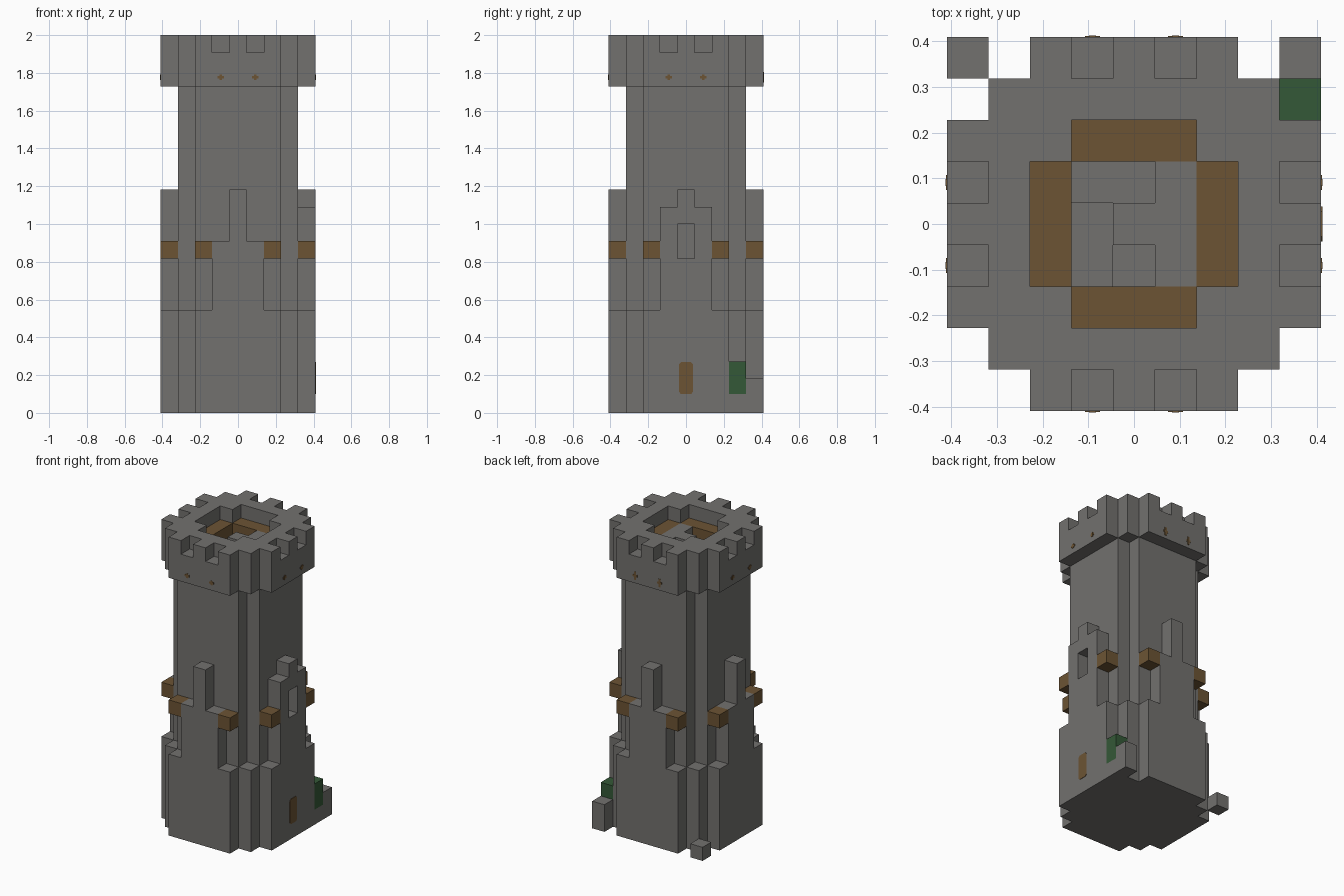
import bpy
import bmesh
from math import pi
from mathutils import Matrix, Vector

if "Cube" in bpy.data.objects:
    bpy.data.objects.remove(bpy.data.objects["Cube"])

U = 2 / 22          # one block of the tower


def material(name, rgb):
    m = bpy.data.materials.new(name)
    m.use_nodes = True
    m.diffuse_color = (*rgb, 1)
    bsdf = next(n for n in m.node_tree.nodes if n.type == 'BSDF_PRINCIPLED')
    bsdf.inputs["Base Color"].default_value = (*rgb, 1)
    bsdf.inputs["Roughness"].default_value = 0.9
    return m


STONE = material("grey stone", (0.17, 0.165, 0.158))
WOOD = material("brown wood", (0.15, 0.088, 0.034))
LEAF = material("green moss", (0.034, 0.098, 0.038))


def finish(name, bm, mat, turn=0):
    """Scale from blocks to units, turn about z in quarter turns, and link."""
    bmesh.ops.recalc_face_normals(bm, faces=bm.faces)
    bm.transform(Matrix.Scale(U, 4) @ Matrix.Rotation(turn * pi / 2, 4, 'Z'))
    me = bpy.data.meshes.new(name)
    bm.to_mesh(me)
    bm.free()
    me.materials.append(mat)
    ob = bpy.data.objects.new(name, me)
    bpy.context.collection.objects.link(ob)
    return ob


def extrude(name, points, depth, mat, turn=0):
    bm = bmesh.new()
    face = bm.faces.new([bm.verts.new(p) for p in points])
    out = bmesh.ops.extrude_face_region(bm, geom=[face])["geom"]
    verts = [g for g in out if isinstance(g, bmesh.types.BMVert)]
    bmesh.ops.translate(bm, verts=verts, vec=depth)
    return finish(name, bm, mat, turn)


def box(name, x, y, z, mat=STONE, turn=0):
    pts = [(x[0], y[0], z[0]), (x[1], y[0], z[0]),
           (x[1], y[1], z[0]), (x[0], y[1], z[0])]
    return extrude(name, pts, Vector((0, 0, z[1] - z[0])), mat, turn)


def stepped(name, r, steps, z0, z1, mat=STONE):
    """Round-ish prism whose four corners are cut as stairs."""
    quarter = [(r, r - steps)]
    for i in range(steps):
        quarter += [(r - i - 1, r - steps + i), (r - i - 1, r - steps + i + 1)]
    pts = []
    for q in range(4):
        rot = Matrix.Rotation(q * pi / 2, 3, 'Z')
        pts += [rot @ Vector((a, b, z0)) for a, b in quarter]
    return extrude(name, pts, Vector((0, 0, z1 - z0)), mat)


def cut(ob, cutters):
    """Subtract the cutters, keep the plain mesh and drop the helpers."""
    for c in cutters:
        c.hide_render = True
        mod = ob.modifiers.new("cut", 'BOOLEAN')
        mod.operation = 'DIFFERENCE'
        mod.solver = 'EXACT'
        mod.object = c
    dg = bpy.context.evaluated_depsgraph_get()
    me = bpy.data.meshes.new_from_object(ob.evaluated_get(dg))
    ob.modifiers.clear()
    ob.data = me
    for c in cutters:
        bpy.data.objects.remove(c)


# Main body
stepped("base", 4.5, 2, 0, 6)
shaft = stepped("shaft", 3.5, 1, 6, 19)
crown = stepped("crown", 4.5, 2, 19, 22)

# Stairwell in the roof and notches between the battlements
cut(shaft, [box("well_cutter", (-1.5, 1.5), (-1.5, 1.5), (18, 20))])
notches = [box("notch_cutter", (4 - .5, 5), (c - .5, c + .5), (21, 23), turn=q)
           for q in range(4) for c in (-1, 1)]
cut(crown, notches + [
    stepped("roof_cutter", 2.5, 1, 20, 23),
    box("core_cutter", (-1.5, 1.5), (-1.5, 1.5), (18.5, 20.5))])

# Wooden walkway around the stairwell
for q in range(4):
    box("walkway", (1.5, 2.5), (-1.5, 1.5), (20, 21), WOOD, q)

# Winding steps
box("landing", (.5, 1.5), (-1.5, 1.5), (18, 21))
box("stair_post", (-.5, .5), (-.5, .5), (18, 21))
box("stair_upper", (-1.5, .5), (.5, 1.5), (18, 20))
box("stair_lower", (-1.5, -.5), (-1.5, .5), (18, 19))

# Raised wall panels with a slim pier: back, left and front of the turn order
for q in (1, 2, 3):
    box("wall_panel", (3.5, 4.5), (-1.5, 1.5), (6, 10), STONE, q)
    box("wall_pier", (3.5, 4.5), (-.5, .5), (10, 13), STONE, q)

# Gabled panel with a window niche
gable = [(-1.5, 6), (1.5, 6), (1.5, 12), (.5, 12),
         (.5, 13), (-.5, 13), (-.5, 12), (-1.5, 12)]
panel = extrude("gable_panel", [(3.5, y, z) for y, z in gable],
                Vector((1, 0, 0)), STONE)
cut(panel, [box("window_cutter", (3, 5), (-.5, .5), (9, 11))])

# Wooden beam ends, a pair on each side
for q in range(4):
    for c in (-2, 2):
        box("beam_end", (3.5, 4.5), (c - .5, c + .5), (9, 10), WOOD, q)

# Small wooden pegs on the crown
for q in range(4):
    tall = .3 if q == 1 else .16
    for c in (-1, 1):
        box("peg_upright", (4.45, 4.53), (c - .08, c + .08),
            (19.55 - tall, 19.55 + tall), WOOD, q)
        box("peg_cross", (4.45, 4.52), (c - .18, c + .18),
            (19.47, 19.63), WOOD, q)

# Door with clipped corners
door = [(-.3, 1.1), (.3, 1.1), (.42, 1.25), (.42, 2.8),
        (.3, 2.95), (-.3, 2.95), (-.42, 2.8), (-.42, 1.25)]
extrude("door", [(4.46, y, z) for y, z in door], Vector((.07, 0, 0)), WOOD)

# Bush on its footing, and loose stones at the back corners
box("bush_footing", (3.5, 4.5), (2.5, 3.5), (0, 1.1))
box("bush", (3.5, 4.5), (2.5, 3.5), (1.1, 3), LEAF)
box("tall_stone", (3.5, 4.5), (3.5, 4.5), (0, 2))
box("loose_stone", (-4.5, -3.5), (3.5, 4.5), (0, 1))
